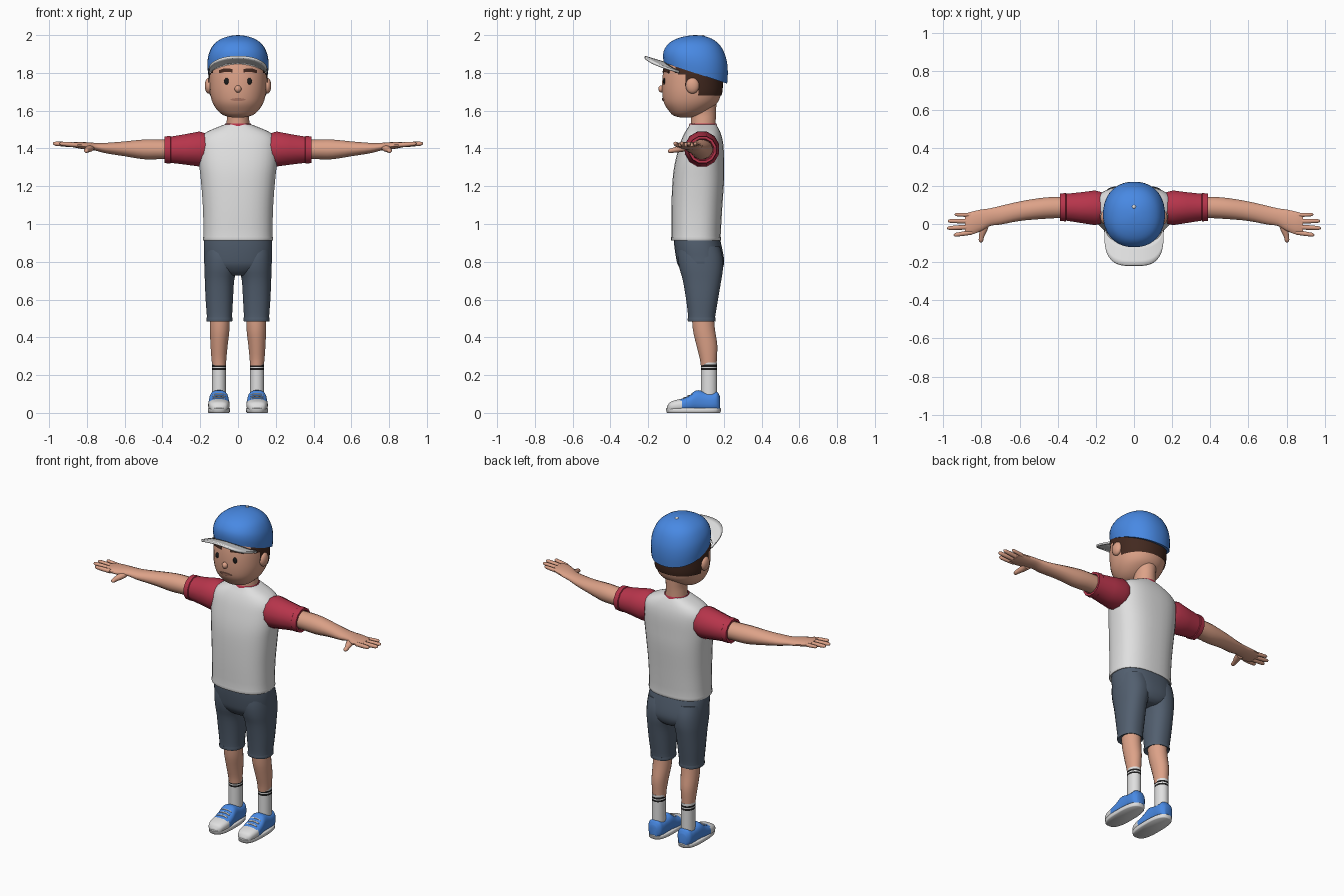
import bpy, bmesh, math
from mathutils import Vector
from mathutils.bvhtree import BVHTree

def material(name, r, g, b):
    m = bpy.data.materials.new(name)
    m.diffuse_color = (r, g, b, 1)
    return m

SKIN = material("skin", 0.72, 0.36, 0.245)
WHITE = material("white", 0.74, 0.74, 0.74)
RED = material("red", 0.47, 0.035, 0.07)
BLUE = material("blue", 0.065, 0.25, 0.77)
SLATE = material("slate", 0.085, 0.115, 0.16)
BROWN = material("brown", 0.055, 0.022, 0.014)
BLACK = material("black", 0.012, 0.012, 0.012)
LIP = material("lip", 0.45, 0.2, 0.14)

def finish(name, bm, mats, mirror=False, angle=50, rule=None):
    bmesh.ops.recalc_face_normals(bm, faces=bm.faces)
    if rule:
        for f in bm.faces:
            f.material_index = rule(f.calc_center_median())
    me = bpy.data.meshes.new(name)
    bm.to_mesh(me)
    bm.free()
    ob = bpy.data.objects.new(name, me)
    bpy.context.collection.objects.link(ob)
    for m in mats:
        me.materials.append(m)
    bpy.ops.object.select_all(action='DESELECT')
    ob.select_set(True)
    bpy.context.view_layer.objects.active = ob
    bpy.ops.object.shade_smooth_by_angle(angle=math.radians(angle))
    if mirror:
        ob.modifiers.new("mirror", 'MIRROR')
    return ob

def spow(v, e):
    return math.copysign(abs(v) ** (2 / e), v)

def ring(axis, pos, c1, c2, r1, r2, n, e):
    pts = []
    for i in range(n):
        a = 2 * math.pi * (i + 0.5) / n
        u, v = c1 + r1 * spow(math.cos(a), e), c2 + r2 * spow(math.sin(a), e)
        pts.append({'x': (pos, u, v), 'y': (u, pos, v), 'z': (u, v, pos)}[axis])
    return pts

def smooth(rows, k):
    """Catmull-Rom interpolation of the ring parameters."""
    out = []
    for i in range(len(rows) - 1):
        a, b, c, d = rows[max(i - 1, 0)], rows[i], rows[i + 1], rows[min(i + 2, len(rows) - 1)]
        for j in range(k):
            t = j / k
            out.append([0.5 * (2 * q + (r - p) * t + (2 * p - 5 * q + 4 * r - s) * t * t
                               + (3 * q - p - 3 * r + s) * t ** 3) for p, q, r, s in zip(a, b, c, d)])
    return out + [rows[-1]]

def bridge(rings, caps=True):
    bm = bmesh.new()
    vs = [[bm.verts.new(p) for p in r] for r in rings]
    n = len(vs[0])
    for a, b in zip(vs, vs[1:]):
        for i in range(n):
            bm.faces.new((a[i], a[(i + 1) % n], b[(i + 1) % n], b[i]))
    if caps:
        bm.faces.new(vs[0])
        bm.faces.new(vs[-1])
    return bm

def loft(name, axis, rows, mats, n=24, e=2.0, k=3, mirror=False, rule=None):
    rows = smooth(rows, k) if k > 1 else rows
    return finish(name, bridge([ring(axis, *r, n, e) for r in rows]), mats, mirror, rule=rule)

def ball(name, loc, size, mat, mirror=False):
    bm = bmesh.new()
    bmesh.ops.create_uvsphere(bm, u_segments=16, v_segments=10, radius=1)
    for v in bm.verts:
        v.co = Vector([c * s + o for c, s, o in zip(v.co, size, loc)])
    return finish(name, bm, [mat], mirror)

# Head and neck
HEAD = [(1.565, 0, .0, .035, .035), (1.575, 0, 0, .075, .068), (1.60, 0, .012, .108, .104),
        (1.64, 0, .024, .134, .141), (1.69, 0, .03, .148, .156), (1.75, 0, .032, .152, .159),
        (1.81, 0, .035, .151, .156), (1.86, 0, .04, .142, .148), (1.92, 0, .045, .115, .12),
        (1.96, 0, .05, .07, .07)]
head = loft("head", 'z', HEAD, [SKIN], n=32, e=2.15, k=4)
loft("neck", 'z', [(1.47, 0, .09, .066, .068), (1.55, 0, .092, .06, .066), (1.60, 0, .09, .06, .07),
                   (1.68, 0, .085, .08, .078)], [SKIN])

# Hair: shell over the back and sides of the head
bm = bridge([ring('z', z, cx, cy, rx + .005, ry + .005, 48, 2.15) for z, cx, cy, rx, ry in smooth(HEAD, 6)])
def is_hair(c):
    return c.z < 1.9 and ((c.y > .055 and c.z > 1.685) or (c.y > -.012 and c.z > 1.73)
                          or (c.y > -.05 and c.z > 1.795))
bmesh.ops.delete(bm, geom=[f for f in bm.faces if not is_hair(f.calc_center_median())], context='FACES')
finish("hair", bm, [BROWN])

# Face
tree = BVHTree.FromPolygons([v.co for v in head.data.vertices], [list(p.vertices) for p in head.data.polygons])
def face_y(x, z):
    return tree.ray_cast(Vector((x, -1, z)), Vector((0, 1, 0)))[0].y

def face_plate(name, outline, mat, mirror=False):
    """Thin plate following the face; outline gives (x, bottom z, top z)."""
    bm = bmesh.new()
    rings = [[(x, face_y(x, z) + d, z) for z, d in ((lo, .004), (lo, -.005), (hi, -.005), (hi, .004))]
             for x, lo, hi in outline]
    bm.free()
    return finish(name, bridge(rings), [mat], mirror)

face_plate("eyebrow", [(.03, 1.803, 1.82), (.05, 1.804, 1.824), (.075, 1.804, 1.824), (.10, 1.798, 1.814)],
           BROWN, True)
face_plate("mouth", [(.04 * t, 1.657 - .007 * (1 - t * t), 1.661 + .006 * (1 - t * t))
                     for t in (-1, -.6, -.2, .2, .6, 1)], LIP)
ball("eye", (.06, face_y(.06, 1.756), 1.756), (.014, .006, .018), BLACK, True)
ball("nose", (0, face_y(0, 1.715) - .003, 1.715), (.018, .017, .019), SKIN)
ball("ear", (.155, .034, 1.732), (.021, .036, .042), SKIN, True)

# Cap: dome on a tilted rim, brim and button
def rim(y):
    return 1.825 - .33 * (y + .03)
dome = []
for f, s in smooth([(1, .975), (.75, .995), (.5, .95), (.26, .8), (.11, .57), (.03, .3), (.002, .05)], 3):
    dome.append([(x, y, 2 - (2 - rim(y)) * f) for x, y, _ in ring('z', 0, 0, .05, .163 * s, .173 * s, 32, 2.2)])
finish("cap_dome", bridge(dome), [BLUE])
ball("cap_button", (0, .09, 1.992), (.011, .011, .008), WHITE)

bm = bmesh.new()
rows = []
for j in range(5):
    t, row = j / 4, []
    for i in range(25):
        a = math.pi * i / 24
        c, s = math.cos(a), math.sin(a)
        x = (1 - t) * .145 * c + t * .154 * spow(c, 3.2)
        y = -.035 - (1 - t) * .075 * s - t * .184 * spow(s, 3.2)
        row.append(bm.verts.new((x, y, 1.828 - .3 * (y + .03) - .025 * (x / .15) ** 2)))
    rows.append(row)
for a, b in zip(rows, rows[1:]):
    for i in range(24):
        bm.faces.new((a[i], a[i + 1], b[i + 1], b[i]))
brim = finish("cap_brim", bm, [WHITE])
solid = brim.modifiers.new("thickness", 'SOLIDIFY')
solid.thickness, solid.offset = .012, 0

# Shirt
loft("shirt", 'z', [(.915, 0, .053, .165, .112), (.912, 0, .053, .184, .131), (.93, 0, .053, .187, .134),
                    (.938, 0, .053, .184, .131), (1.08, 0, .057, .186, .135), (1.23, 0, .065, .197, .137),
                    (1.32, 0, .071, .207, .131), (1.40, 0, .08, .21, .12), (1.45, 0, .085, .203, .108),
                    (1.485, 0, .088, .17, .094), (1.51, 0, .09, .115, .08), (1.528, 0, .09, .069, .069)],
     [WHITE], n=32, e=2.5)
loft("collar", 'z', [(1.51, 0, .09, .074, .076), (1.526, 0, .09, .072, .074), (1.533, 0, .09, .067, .07),
                     (1.525, 0, .09, .06, .063)], [RED], k=1)
loft("sleeve", 'x', [(.17, .085, 1.397, .085, .085), (.205, .085, 1.397, .094, .096), (.28, .086, 1.395, .083, .083),
                     (.355, .088, 1.393, .073, .072), (.358, .088, 1.393, .077, .076), (.388, .088, 1.393, .074, .073),
                     (.388, .088, 1.393, .061, .06), (.365, .088, 1.393, .055, .054)],
     [RED], n=12, k=1, mirror=True)

# Arms, hands and fingers
loft("arm", 'x', [(.33, .088, 1.394, .055, .052), (.42, .086, 1.395, .057, .053), (.50, .08, 1.395, .056, .053),
                  (.60, .067, 1.398, .052, .04), (.70, .046, 1.402, .05, .028), (.755, .036, 1.409, .047, .021),
                  (.80, .02, 1.413, .057, .02), (.85, .005, 1.418, .061, .017), (.885, 0, 1.42, .055, .011)],
     [SKIN], n=16, mirror=True)
FINGERS = [("little", .94, .047, .05, .011), ("ring", .976, .014, .016, .0125),
           ("middle", .98, -.015, -.022, .013), ("index", .945, -.044, -.058, .0125)]
for nm, tip, y0, y1, r in FINGERS:
    loft(nm + "_finger", 'x', [(.85 + (tip - .85) * t, y0 + (y1 - y0) * t, 1.418 + .008 * t, r * s, r * s)
                               for t, s in ((0, 1), (.5, 1), (.88, .85), (.97, .55), (1, .15))],
         [SKIN], n=10, k=1, mirror=True)
loft("thumb", 'y', [(-.005, .785, 1.402, .026, .018), (-.035, .79, 1.397, .021, .017), (-.07, .80, 1.39, .014, .013),
                    (-.088, .802, 1.387, .012, .011), (-.096, .802, 1.386, .004, .004)],
     [SKIN], n=10, k=2, mirror=True)

# Shorts
loft("shorts_hips", 'z', [(.728, 0, .085, .06, .075), (.745, 0, .084, .12, .1), (.78, 0, .079, .174, .121),
                          (.82, 0, .074, .18, .127), (.88, 0, .064, .182, .126), (.93, 0, .056, .178, .122)],
     [SLATE], n=32, e=2.4)
loft("shorts_leg", 'z', [(.492, .098, .083, .056, .06), (.485, .098, .083, .068, .073), (.505, .098, .083, .068, .074),
                         (.51, .098, .083, .067, .072), (.60, .099, .085, .073, .085), (.70, .098, .085, .078, .102),
                         (.76, .092, .081, .087, .115), (.82, .088, .076, .091, .119), (.88, .088, .07, .088, .11)],
     [SLATE], e=2.3, mirror=True)

# Lower legs and striped socks
loft("leg", 'z', [(.25, .1, .12, .037, .042), (.29, .101, .118, .04, .046), (.36, .1, .11, .046, .056),
                  (.44, .097, .095, .052, .059), (.53, .096, .088, .053, .058)], [SKIN], mirror=True)
sock_z = (.08, .15, .2, .226, .237, .244, .255, .268, .268)
loft("sock", 'z', [(z, .101, .122, .038 if i < 8 else .03, .043 if i < 8 else .03) for i, z in enumerate(sock_z)],
     [WHITE, BLACK], k=1, mirror=True,
     rule=lambda c: int(.226 < c.z < .237 or .244 < c.z < .255))

# Shoes: sole, upper with white toe, laces
loft("shoe_sole", 'z', [(0, .101, .04, .054, .139), (.004, .101, .04, .058, .144), (.022, .101, .04, .059, .146),
                        (.026, .101, .04, .055, .142)], [WHITE], n=32, e=2.7, k=1, mirror=True)
UPPER = [(-.1, .035, .02), (-.085, .056, .042), (-.055, .068, .053), (-.02, .076, .057), (.02, .094, .055),
         (.055, .12, .051), (.1, .112, .049), (.14, .108, .049), (.165, .112, .043), (.181, .085, .025)]
loft("shoe_upper", 'y', [(y, .101, .006 + (h - .006) / 2, w, (h - .006) / 2) for y, h, w in UPPER],
     [BLUE, WHITE], e=2.6, k=4, mirror=True, rule=lambda c: int(c.y < -.022 - .25 * (c.z - .05)))
for i in range(3):
    y, z = -.008 + .021 * i, .081 + .0105 * i
    loft("lace_%d" % (i + 1), 'x', [(.101 + .034 * t, y, z - .007 * t * t, .0055, .004) for t in (-1, -.5, 0, .5, 1)],
         [WHITE], n=8, k=1, mirror=True)
